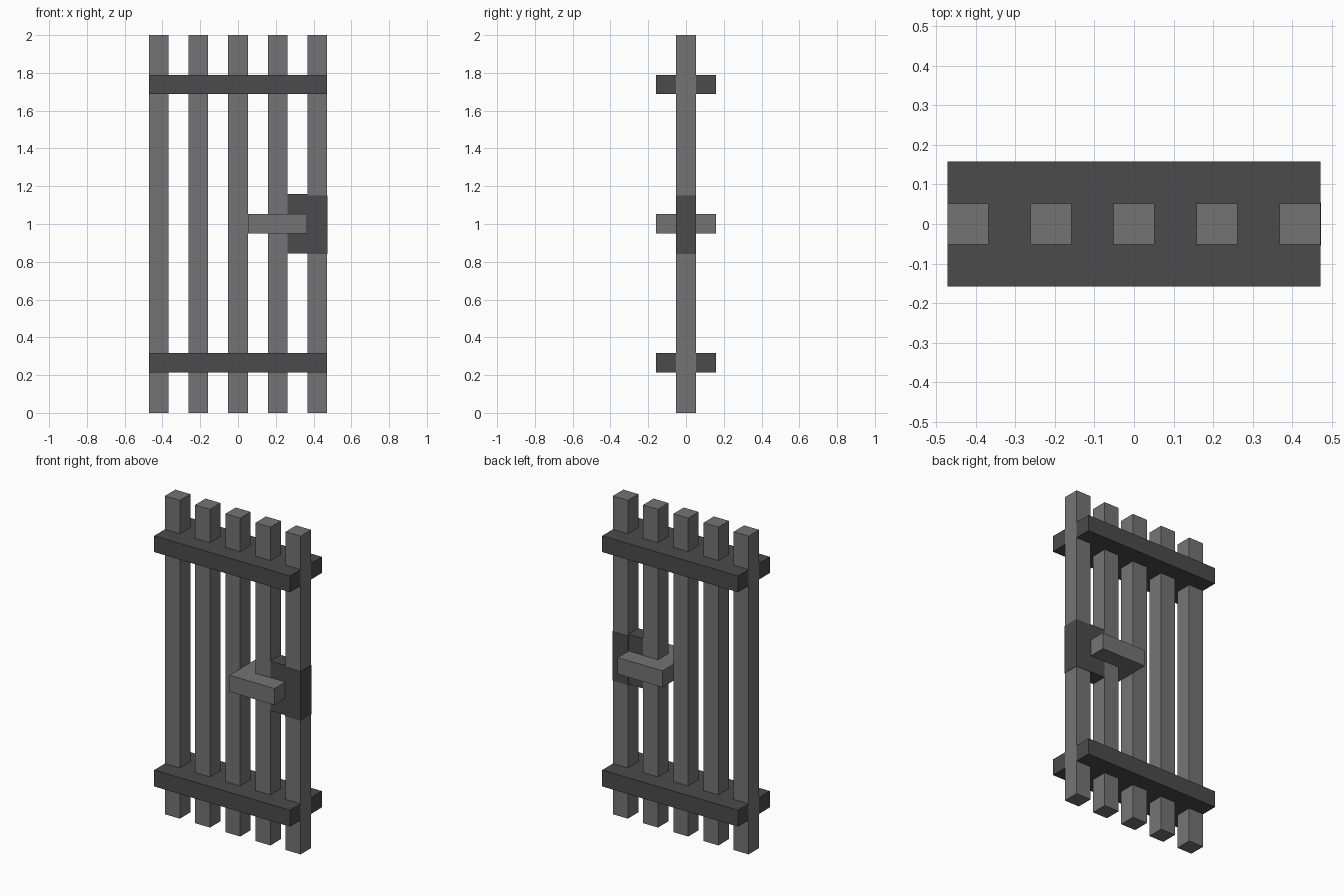
import bpy
import bmesh
from mathutils import Vector

cube = bpy.data.objects.get("Cube")
if cube:
    bpy.data.objects.remove(cube, do_unlink=True)


def material(name, value):
    mat = bpy.data.materials.new(name)
    mat.use_nodes = True
    color = (value, value, value, 1)
    mat.diffuse_color = color
    mat.node_tree.nodes["Principled BSDF"].inputs["Base Color"].default_value = color
    return mat


light_iron = material("light iron", 0.175)
dark_iron = material("dark iron", 0.07)


def box(name, x, y, z, mat):
    """Box from (min, max) ranges on each axis."""
    low, high = (Vector(corner) for corner in zip(x, y, z))
    bm = bmesh.new()
    bmesh.ops.create_cube(bm, size=1)
    bmesh.ops.scale(bm, vec=high - low, verts=bm.verts)
    mesh = bpy.data.meshes.new(name)
    bm.to_mesh(mesh)
    bm.free()
    mesh.materials.append(mat)
    obj = bpy.data.objects.new(name, mesh)
    obj.location = (low + high) / 2
    bpy.context.collection.objects.link(obj)
    return obj


HALF_WIDTH = 0.472
BAR = 0.052          # half thickness of a bar
SPACING = 0.21
DEPTH = 0.158        # reach of the rails and handle

# Upright bars
for i in range(-2, 3):
    c = i * SPACING
    box(f"bar_{i + 3}", (c - BAR, c + BAR), (-BAR, BAR), (0, 2), light_iron)

# Cross rails: front and back beams with a core between the outer bars
inner = HALF_WIDTH - 2 * BAR
for level, z in (("lower", (0.215, 0.318)), ("upper", (1.688, 1.79))):
    box(f"{level}_rail_front", (-HALF_WIDTH, HALF_WIDTH), (-DEPTH, -BAR), z, dark_iron)
    box(f"{level}_rail_back", (-HALF_WIDTH, HALF_WIDTH), (BAR, DEPTH), z, dark_iron)
    box(f"{level}_rail_core", (-inner, inner), (-BAR, BAR), z, dark_iron)

# Lock: a sleeve around the outer bar and a block filling the gap beside it
box("lock_sleeve", (0.365, 0.474), (-0.054, 0.054), (0.84, 1.15), dark_iron)
box("lock_block", (0.258, 0.372), (-0.05, 0.05), (0.845, 1.158), dark_iron)

# Handle passing through the gate
box("handle", (0.052, 0.364), (-DEPTH, DEPTH), (0.95, 1.054), light_iron)
